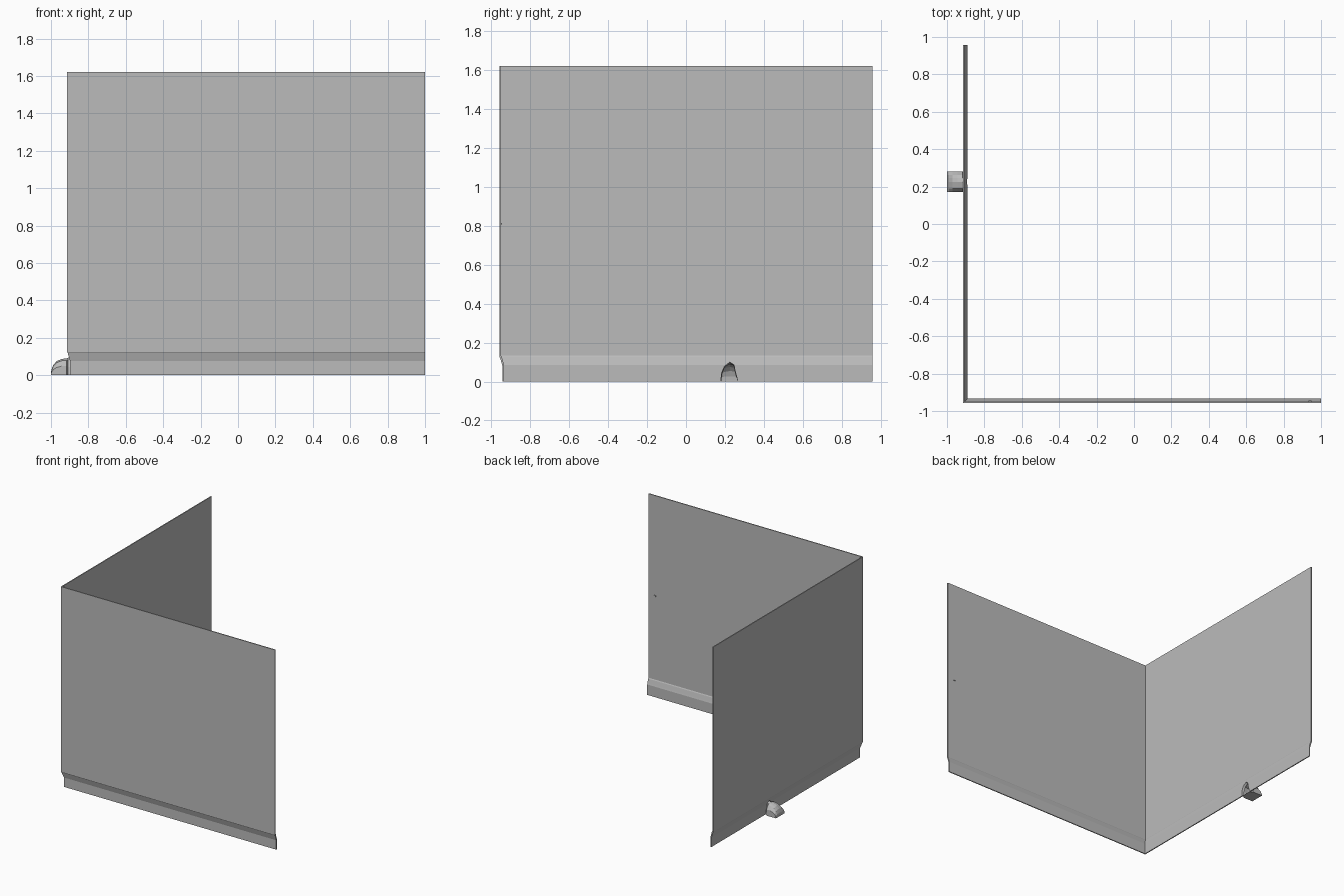
import bpy
import bmesh

cube = bpy.data.objects.get("Cube")
if cube:
    bpy.data.objects.remove(cube)

GREY = (0.5, 0.5, 0.5, 1)
plaster = bpy.data.materials.new("plain grey")
plaster.use_nodes = True
plaster.diffuse_color = GREY
plaster.node_tree.nodes["Principled BSDF"].inputs["Base Color"].default_value = GREY

LEFT, FRONT, RIGHT, BACK, TOP = -0.914, -0.957, 1.0, 0.957, 1.62
THICK = 0.008
HOLE_Y = 0.225


def make_object(name, bm):
    bmesh.ops.recalc_face_normals(bm, faces=bm.faces)
    mesh = bpy.data.meshes.new(name)
    bm.to_mesh(mesh)
    bm.free()
    mesh.materials.append(plaster)
    obj = bpy.data.objects.new(name, mesh)
    bpy.context.collection.objects.link(obj)
    return obj


def loft(name, rings, cap_start=True, cap_end=True):
    """Skin a row of closed rings with equal point counts."""
    bm = bmesh.new()
    rows = [[bm.verts.new(p) for p in ring] for ring in rings]
    for a, b in zip(rows, rows[1:]):
        for i in range(len(a)):
            j = (i + 1) % len(a)
            bm.faces.new((a[i], a[j], b[j], b[i]))
    if cap_start:
        bm.faces.new(rows[0])
    if cap_end:
        bm.faces.new(rows[-1])
    return make_object(name, bm)


# Wall section: plain sheet above, stepping inward to the skirting
outer = [(0, TOP), (0, 0.125), (0.004, 0.118), (0.013, 0.086), (0.016, 0.076), (0.016, 0)]
inner = [(o + THICK, z + (0.008 if 0 < z < 1 else 0)) for o, z in reversed(outer)]
section = outer + inner

# Two walls mitred at the corner
corner_walls = loft("corner_walls", [
    [(RIGHT, FRONT + o, z) for o, z in section],
    [(LEFT + o, FRONT + o, z) for o, z in section],
    [(LEFT + o, BACK, z) for o, z in section],
])

# Ragged arched hole through the skirting
hole = [(-0.048, 0), (-0.042, 0.045), (-0.028, 0.078), (0, 0.1),
        (0.022, 0.085), (0.026, 0.06), (0.034, 0.03), (0.046, 0)]


def arch(points, x, scale_y=1.0, scale_z=1.0, drop=0.0):
    return [(x, HOLE_Y + y * scale_y, z * scale_z - drop * (z == 0)) for y, z in points]


cutter = loft("hole_cutter", [arch(hole, -0.95, drop=0.02), arch(hole, -0.86, drop=0.02)])
cutter.hide_render = True
cutter.hide_viewport = True
cut = corner_walls.modifiers.new("hole", "BOOLEAN")
cut.operation = "DIFFERENCE"
cut.solver = "EXACT"
cut.object = cutter

# Burrow pocket behind the hole, rounded down toward its back
pocket = [(-0.055, 0), (-0.055, 0.05), (-0.035, 0.08), (0, 0.09),
          (0.02, 0.086), (0.038, 0.078), (0.055, 0.05), (0.055, 0)]
steps = [(-0.916, 1.0), (-0.945, 0.96), (-0.97, 0.83), (-0.988, 0.6), (-0.998, 0.3), (-1.0, 0.06)]
loft("burrow_pocket",
     [arch(hole, -0.892), arch(hole, -0.908, 0.92, 0.94)]
     + [arch(pocket, x, scale_z=s) for x, s in steps],
     cap_start=False)

# Tiny fixing on the inner face of the front wall
bm = bmesh.new()
bmesh.ops.create_cube(bm, size=1)
bmesh.ops.scale(bm, vec=(0.016, 0.005, 0.008), verts=bm.verts)
bmesh.ops.translate(bm, vec=(0.94, FRONT + THICK + 0.002, 0.81), verts=bm.verts)
make_object("wall_fixing", bm)
